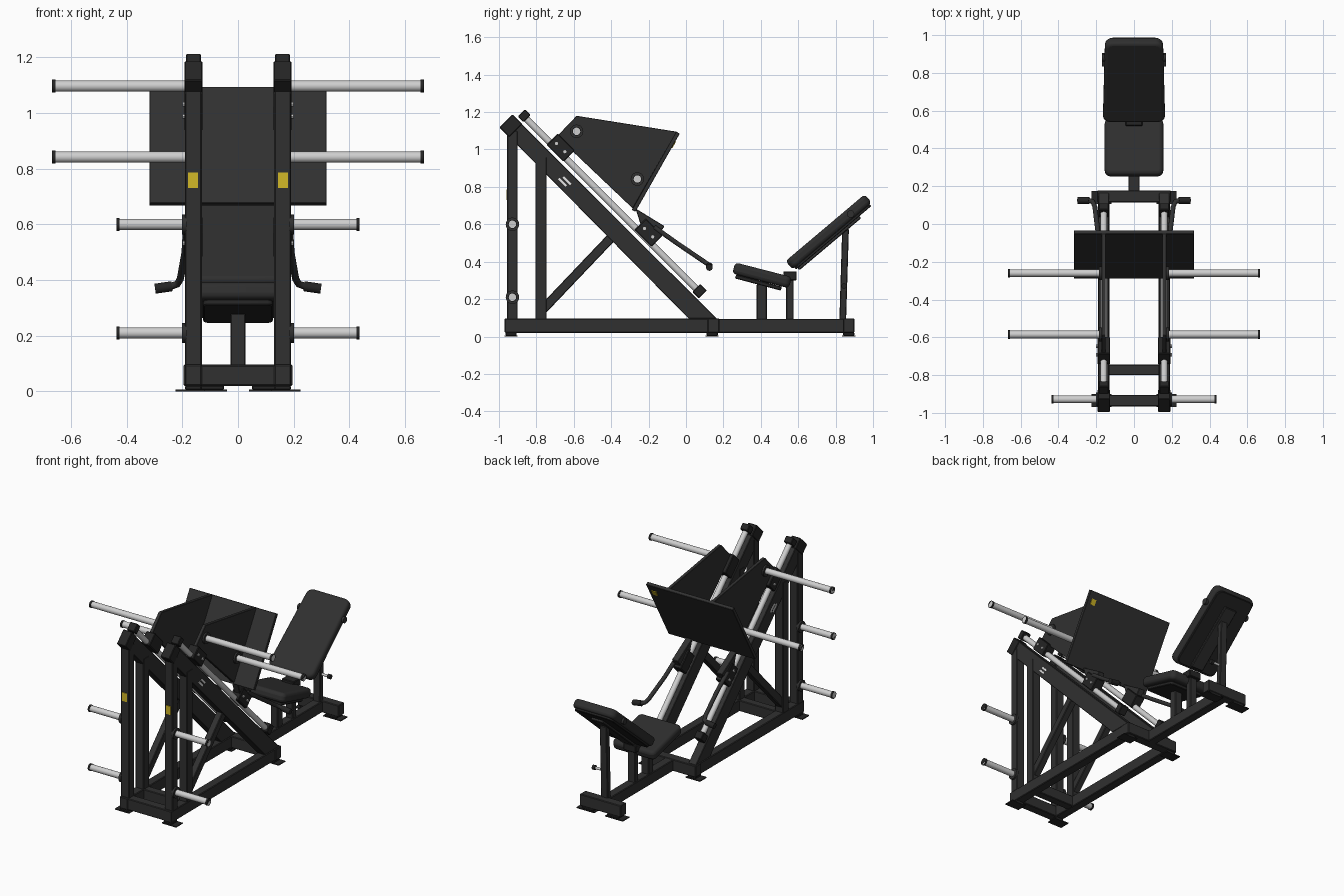
import bpy, bmesh, math
from mathutils import Vector

cube = bpy.data.objects.get("Cube")
if cube:
    bpy.data.objects.remove(cube, do_unlink=True)


def material(name, rgb):
    m = bpy.data.materials.new(name)
    m.use_nodes = True
    m.diffuse_color = (*rgb, 1)
    m.node_tree.nodes["Principled BSDF"].inputs["Base Color"].default_value = (*rgb, 1)
    return m


FRAME = material("black frame paint", (0.03, 0.03, 0.03))
RUBBER = material("dark rubber", (0.018, 0.018, 0.018))
PAD = material("black upholstery", (0.028, 0.028, 0.028))
STEEL = material("polished steel", (0.62, 0.62, 0.62))
YELLOW = material("yellow label", (0.65, 0.48, 0.02))
WHITE = material("white stripe", (0.8, 0.8, 0.8))


def finish(name, bm, mat, bevel=0.0, segments=1, smooth=False):
    bmesh.ops.recalc_face_normals(bm, faces=bm.faces[:])
    mesh = bpy.data.meshes.new(name)
    bm.to_mesh(mesh)
    bm.free()
    mesh.materials.append(mat)
    ob = bpy.data.objects.new(name, mesh)
    bpy.context.scene.collection.objects.link(ob)
    if bevel:
        mod = ob.modifiers.new("soft edges", "BEVEL")
        mod.width, mod.segments, mod.limit_method = bevel, segments, "ANGLE"
    if smooth:
        bpy.ops.object.select_all(action="DESELECT")
        ob.select_set(True)
        bpy.context.view_layer.objects.active = ob
        bpy.ops.object.shade_smooth_by_angle(angle=math.radians(40))
    return ob


def box(name, x, y, z, mat=FRAME, bevel=0.004):
    """Box from (low, high) ranges."""
    bm = bmesh.new()
    bmesh.ops.create_cube(bm, size=1)
    for v in bm.verts:
        v.co = [(a + b) / 2 + c * (b - a) for (a, b), c in zip((x, y, z), v.co)]
    return finish(name, bm, mat, bevel)


def beam(name, x, width, start, end, depth, mat=FRAME, bevel=0.004,
         corner=0.0, taper=1.0, segments=1):
    """Bar in the y-z plane; corner rounds its outline, taper narrows the end."""
    (y0, z0), (y1, z1) = start, end
    bm = bmesh.new()
    bmesh.ops.create_cube(bm, size=1)
    for v in bm.verts:
        v.co.x *= width * (taper if v.co.y > 0 else 1)
        v.co.y *= math.hypot(y1 - y0, z1 - z0)
        v.co.z *= depth
    if corner:
        edges = [e for e in bm.edges
                 if abs(e.verts[0].co.z - e.verts[1].co.z) > depth / 2]
        bmesh.ops.bevel(bm, geom=edges, offset=corner, segments=5,
                        profile=0.5, affect="EDGES")
    ob = finish(name, bm, mat, bevel, segments, smooth=corner > 0)
    ob.location = (x, (y0 + y1) / 2, (z0 + z1) / 2)
    ob.rotation_euler.x = math.atan2(z1 - z0, y1 - y0)
    return ob


def prism(name, x0, x1, profile, mat=FRAME, bevel=0.003):
    """Side profile (y, z) extruded across x."""
    bm = bmesh.new()
    face = bm.faces.new([bm.verts.new((x0, y, z)) for y, z in profile])
    out = bmesh.ops.extrude_face_region(bm, geom=[face])
    for v in out["geom"]:
        if isinstance(v, bmesh.types.BMVert):
            v.co.x = x1
    return finish(name, bm, mat, bevel)


def rod(name, a, b, radius, mat=STEEL, sides=20):
    a, b = Vector(a), Vector(b)
    bm = bmesh.new()
    bmesh.ops.create_cone(bm, cap_ends=True, segments=sides, radius1=radius,
                          radius2=radius, depth=(b - a).length)
    ob = finish(name, bm, mat, smooth=True)
    ob.location = (a + b) / 2
    ob.rotation_euler = (b - a).to_track_quat("Z", "Y").to_euler()
    return ob


def tube(name, points, radius, mat=FRAME):
    cu = bpy.data.curves.new(name, "CURVE")
    cu.dimensions, cu.bevel_depth, cu.bevel_resolution = "3D", radius, 3
    cu.use_fill_caps = True
    sp = cu.splines.new("POLY")
    sp.points.add(len(points) - 1)
    for p, co in zip(sp.points, points):
        p.co = (*co, 1)
    cu.materials.append(mat)
    ob = bpy.data.objects.new(name, cu)
    bpy.context.scene.collection.objects.link(ob)


def span(s, a, b):
    return tuple(sorted((s * a, s * b)))


def peg(name, s, y, z, inner, outer):
    """Weight peg with base collar and end cap."""
    rod(name, (s * inner, y, z), (s * outer, y, z), 0.02)
    rod(name + "_collar", (s * (inner - 0.005), y, z), (s * (inner + 0.012), y, z), 0.036, FRAME)
    rod(name + "_cap", (s * (outer - 0.012), y, z), (s * outer, y, z), 0.023, RUBBER)


for s, side in ((-1, "right_"), (1, "left_")):
    x = s * 0.16
    post = span(s, 0.13, 0.19)
    # Base rail, uprights and brace
    box(side + "base_rail", post, (-0.97, 0.17), (0.02, 0.096))
    box(side + "front_upright", post, (-0.957, -0.9), (0.09, 1.1))
    box(side + "inner_upright", post, (-0.805, -0.745), (0.09, 0.96))
    beam(side + "brace", x, 0.045, (-0.765, 0.145), (-0.37, 0.56), 0.05)
    # Sloping rail with end cap
    prism(side + "sloping_rail", s * 0.132, s * 0.188,
          [(-0.99, 1.113), (-0.925, 1.182), (0.165, 0.095), (0.015, 0.095)])
    beam(side + "rail_cap", x, 0.066, (-0.962, 1.153), (-0.91, 1.101), 0.1, RUBBER)
    for k in (0, 1):
        d = 0.024 * k
        beam(side + "stripe", s * 0.189, 0.003, (-0.68 + d, 0.845 + d / 3),
             (-0.64 + d, 0.805 + d / 3), 0.011, WHITE, 0)
    # Guide rod and stops
    rod(side + "guide_rod", (x, -0.875, 1.185), (x, 0.085, 0.225), 0.018)
    beam(side + "upper_stop", x, 0.055, (-0.88, 1.195), (-0.85, 1.165), 0.055, RUBBER)
    beam(side + "lower_stop", x, 0.055, (0.055, 0.26), (0.09, 0.225), 0.06, RUBBER)
    # Sliding bearings with bolts
    for label, y, z in (("upper", -0.67, 1.01), ("lower", -0.2, 0.555)):
        beam(side + label + "_bearing", x, 0.066, (y - 0.045, z + 0.045),
             (y + 0.045, z - 0.045), 0.085, RUBBER)
        for d in (-0.022, 0.022):
            rod(side + label + "_bolt", (s * 0.19, y + d, z - d),
                (s * 0.2, y + d, z - d), 0.009, STEEL, 8)
    # Carriage plate, bracket and pegs
    prism(side + "carriage_plate", s * 0.15, s * 0.172,
          [(-0.69, 1.07), (-0.585, 1.18), (-0.05, 1.095), (-0.285, 0.685)], FRAME, 0.002)
    prism(side + "bracket", s * 0.14, s * 0.185,
          [(-0.27, 0.685), (-0.115, 0.59), (-0.14, 0.55), (-0.24, 0.59)])
    peg(side + "upper_peg", s, -0.585, 1.097, 0.172, 0.668)
    peg(side + "lower_peg", s, -0.26, 0.842, 0.172, 0.668)
    for z in (0.6, 0.21):
        peg(side + "storage_peg", s, -0.928, z, 0.19, 0.437)
    # Hand lever
    tube(side + "lever", [(s * a, y, z) for a, y, z in (
        (0.185, -0.17, 0.585), (0.19, -0.05, 0.5), (0.207, 0.09, 0.405),
        (0.218, 0.118, 0.386), (0.24, 0.125, 0.378))], 0.013)
    rod(side + "grip", (s * 0.237, 0.125, 0.378), (s * 0.298, 0.125, 0.369), 0.018, RUBBER)
    # Label and floor feet
    box(side + "upright_label", span(s, 0.143, 0.179), (-0.961, -0.956), (0.73, 0.787), YELLOW, 0)
    for label, y, a, b in (("front", -0.935, 0.12, 0.225), ("middle", 0.14, 0.12, 0.225),
                           ("rear", 0.87, 0.04, 0.17)):
        box(side + label + "_foot_plate", span(s, a, b), (y - 0.035, y + 0.035), (0, 0.006), RUBBER, 0)
        box(side + label + "_foot", span(s, a + 0.01, b - 0.035), (y - 0.03, y + 0.03),
            (0.005, 0.022), RUBBER)

# Cross members and centre spine
box("front_crossbar", (-0.14, 0.14), (-0.965, -0.905), (0.02, 0.094))
box("inner_crossbar", (-0.14, 0.14), (-0.8, -0.745), (0.022, 0.094))
box("middle_crossbar", (-0.195, 0.195), (0.115, 0.178), (0.02, 0.097))
box("spine", (-0.03, 0.03), (0.17, 0.85), (0.02, 0.094))
box("rear_crossbar", (-0.15, 0.15), (0.84, 0.9), (0.02, 0.097))

# Foot platform with corner label
beam("foot_platform", 0, 0.636, (-0.28, 0.672), (-0.043, 1.09), 0.022, FRAME, 0.002)
beam("platform_label", 0.275, 0.035, (-0.075, 1.01), (-0.056, 1.043), 0.006, YELLOW, 0)

# Seat
box("seat_post", (-0.027, 0.027), (0.378, 0.432), (0.09, 0.28))
box("hinge_post", (-0.027, 0.027), (0.535, 0.575), (0.09, 0.34))
box("hinge_block", (-0.045, 0.045), (0.52, 0.592), (0.3, 0.348), RUBBER)
beam("seat_pad", 0, 0.31, (0.255, 0.366), (0.558, 0.288), 0.062, PAD, 0.02, 0.03, 1.0, 3)
beam("seat_tray", 0, 0.25, (0.265, 0.321), (0.51, 0.256), 0.022, RUBBER, 0.004, 0.02)

# Backrest and its strut
beam("back_pad", 0, 0.33, (0.551, 0.381), (0.974, 0.738), 0.058, PAD, 0.018, 0.04, 0.93, 3)
beam("back_shell", 0, 0.3, (0.583, 0.364), (0.985, 0.703), 0.016, RUBBER, 0.003, 0.04, 0.93)
beam("back_spine", 0, 0.09, (0.6, 0.362), (0.93, 0.64), 0.02)
beam("back_strut", 0, 0.05, (0.838, 0.09), (0.853, 0.575), 0.036)
rod("back_pivot", (-0.17, 0.88, 0.655), (0.17, 0.88, 0.655), 0.02, FRAME)
rod("adjusting_pin", (0.02, 0.845, 0.27), (0.075, 0.845, 0.27), 0.008)
rod("adjusting_knob", (0.07, 0.845, 0.27), (0.09, 0.845, 0.27), 0.015, RUBBER)
